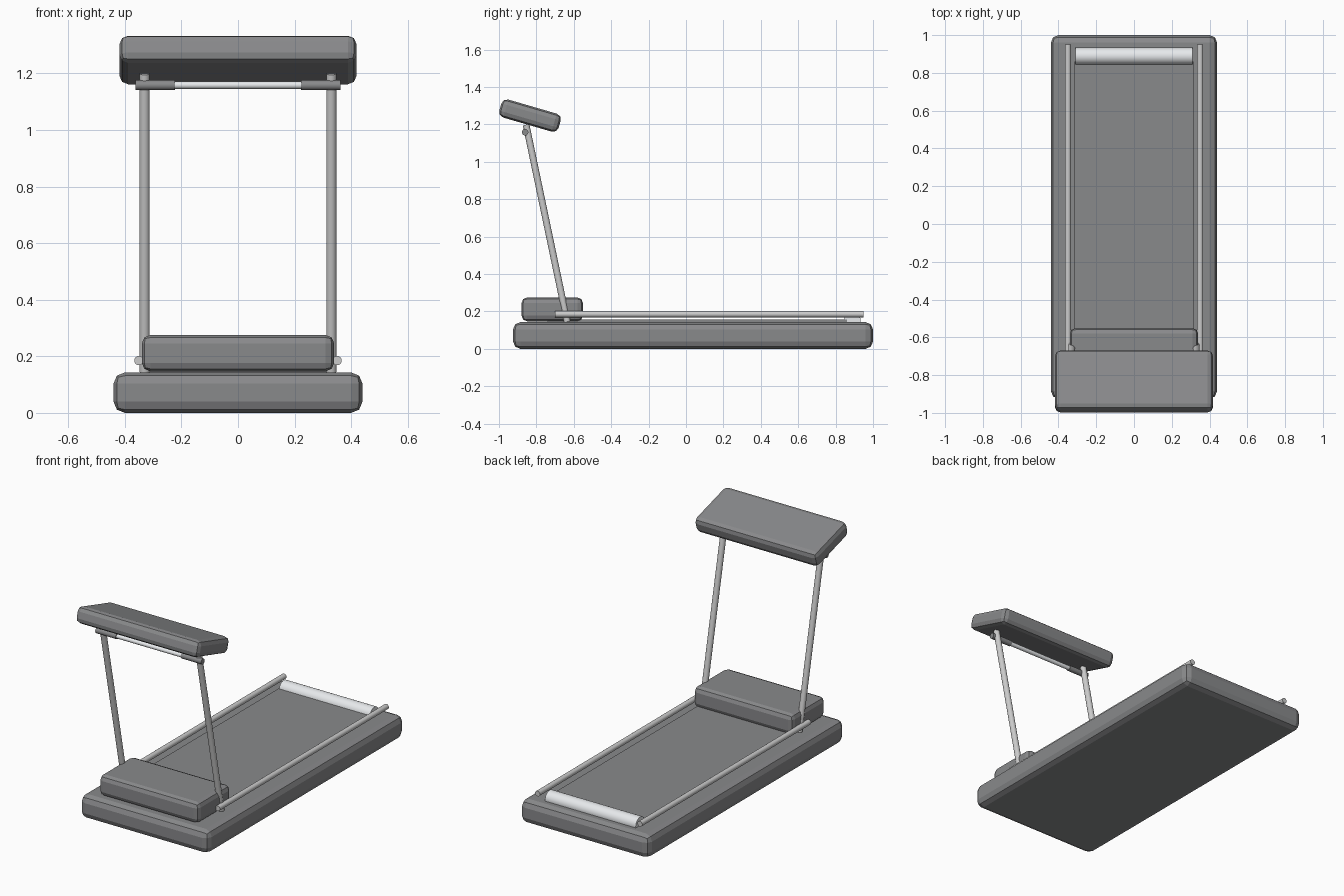
import bpy
import bmesh
from math import radians
from mathutils import Vector

if "Cube" in bpy.data.objects:
    bpy.data.objects.remove(bpy.data.objects["Cube"])


def colour(name, rgb):
    mat = bpy.data.materials.new(name)
    mat.diffuse_color = (*rgb, 1)
    mat.use_nodes = True
    mat.node_tree.nodes["Principled BSDF"].inputs["Base Color"].default_value = mat.diffuse_color
    return mat


PLASTIC = colour("dark_plastic", (0.25, 0.253, 0.26))
STEEL = colour("steel", (0.60, 0.61, 0.62))
CHROME = colour("bright_metal", (0.80, 0.82, 0.84))


def finish(name, bm, mat, angle=None):
    mesh = bpy.data.meshes.new(name)
    bm.to_mesh(mesh)
    bm.free()
    mesh.materials.append(mat)
    ob = bpy.data.objects.new(name, mesh)
    bpy.context.collection.objects.link(ob)
    if angle:
        bpy.ops.object.select_all(action='DESELECT')
        bpy.context.view_layer.objects.active = ob
        ob.select_set(True)
        bpy.ops.object.shade_smooth_by_angle(angle=radians(angle))
    return ob


def box(name, size, loc, bevel=0.0, tilt=0.0):
    bm = bmesh.new()
    bmesh.ops.create_cube(bm, size=1)
    bmesh.ops.scale(bm, vec=size, verts=bm.verts)
    ob = finish(name, bm, PLASTIC)
    ob.location = loc
    ob.rotation_euler.x = tilt
    if bevel:
        mod = ob.modifiers.new("rounded_edges", 'BEVEL')
        mod.width = bevel
        mod.segments = 2


def rod(name, start, end, radius, mat, sides=24):
    start, end = Vector(start), Vector(end)
    axis = end - start
    bm = bmesh.new()
    bmesh.ops.create_cone(bm, cap_ends=True, segments=sides, radius1=radius,
                          radius2=radius, depth=axis.length)
    ob = finish(name, bm, mat, 35)
    ob.location = (start + end) / 2
    ob.rotation_euler = axis.to_track_quat('Z', 'Y').to_euler()


# Deck, motor hood and tilted console
box("deck_base", (0.88, 1.925, 0.143), (0, 0.0375, 0.0715), 0.04)
box("motor_hood", (0.68, 0.328, 0.128), (0, -0.715, 0.211), 0.03)
box("console", (0.837, 0.33, 0.10), (0, -0.834, 1.247), 0.03, radians(-16.2))

# Running belt with its rear roller
box("running_belt", (0.63, 1.60, 0.03), (0, 0.06, 0.143))
rod("rear_roller", (-0.31, 0.889, 0.15), (0.31, 0.889, 0.15), 0.045, CHROME, 32)

# Side rails, leaning posts and hand grips on both sides
for side, s in (("left", -1), ("right", 1)):
    rod(f"{side}_side_rail", (s * 0.35, -0.70, 0.185), (s * 0.35, 0.95, 0.185), 0.0165, STEEL)
    rod(f"{side}_post", (s * 0.33, -0.635, 0.145), (s * 0.33, -0.855, 1.198), 0.018, STEEL)
    rod(f"{side}_hand_grip", (s * 0.222, -0.86, 1.158), (s * 0.362, -0.86, 1.158), 0.0175, PLASTIC)

# Crossbar between the grips
rod("handlebar", (-0.35, -0.86, 1.158), (0.35, -0.86, 1.158), 0.013, CHROME)
